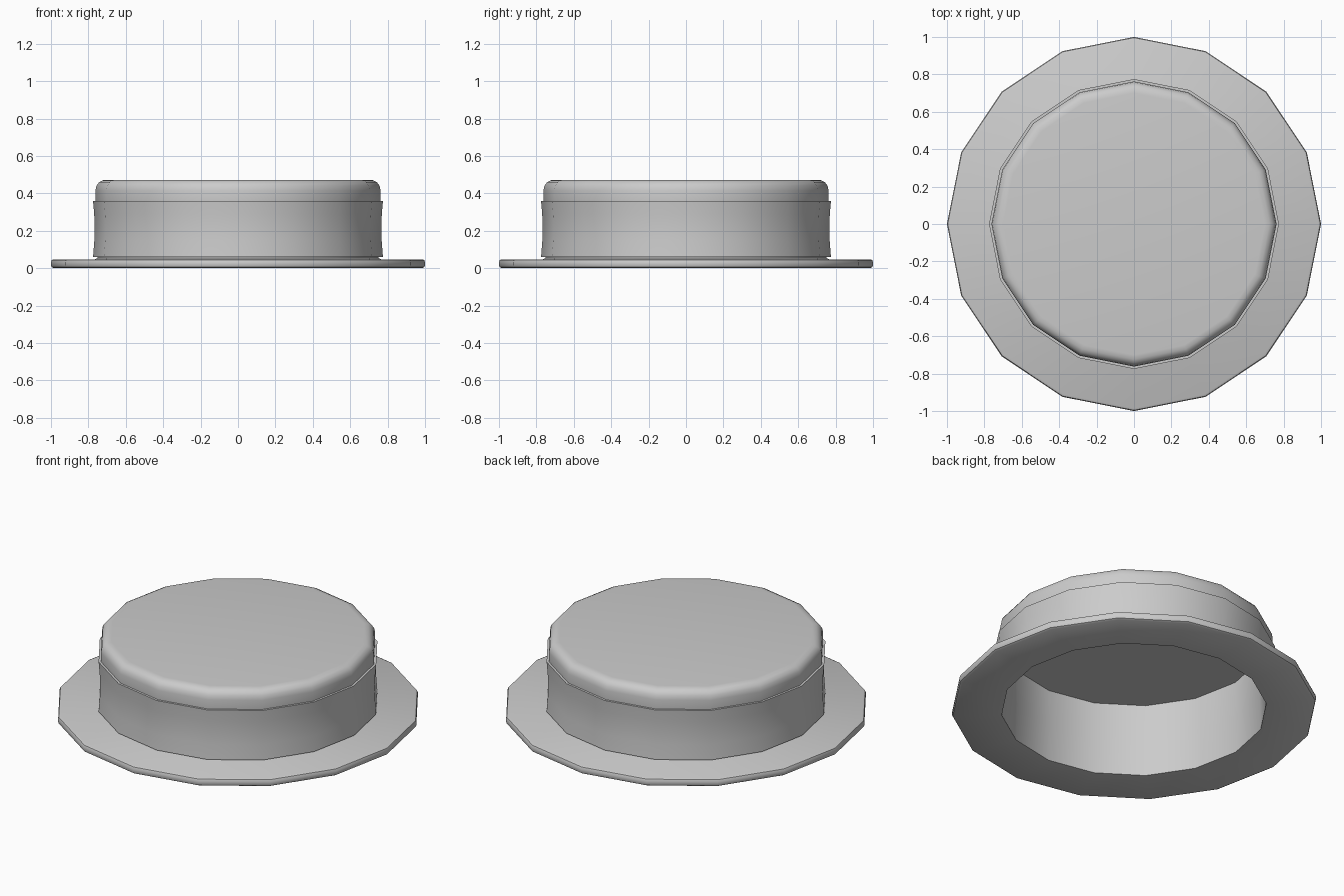
import bpy, bmesh
from math import cos, sin, tau, radians

if "Cube" in bpy.data.objects:
    bpy.data.objects.remove(bpy.data.objects["Cube"])

SIDES = 16


def lathe(name, profile, closed=False):
    """Revolve (radius, z) points about z; radius 0 becomes a single pole."""
    bm = bmesh.new()
    rings = []
    for r, z in profile:
        if r == 0:
            rings.append([bm.verts.new((0, 0, z))] * SIDES)
        else:
            rings.append([bm.verts.new((r * cos(tau * i / SIDES), r * sin(tau * i / SIDES), z))
                          for i in range(SIDES)])
    pairs = list(zip(rings, rings[1:]))
    if closed:
        pairs.append((rings[-1], rings[0]))
    for a, b in pairs:
        for i in range(SIDES):
            j = (i + 1) % SIDES
            bm.faces.new(list(dict.fromkeys((a[i], a[j], b[j], b[i]))))
    bmesh.ops.recalc_face_normals(bm, faces=bm.faces)
    mesh = bpy.data.meshes.new(name)
    bm.to_mesh(mesh)
    bm.free()
    ob = bpy.data.objects.new(name, mesh)
    bpy.context.collection.objects.link(ob)
    bpy.ops.object.select_all(action='DESELECT')
    ob.select_set(True)
    bpy.context.view_layer.objects.active = ob
    bpy.ops.object.shade_smooth_by_angle(angle=radians(32))
    return ob


# Hat body: hollow crown and flat brim in one shell
lathe("hat_body", [
    (0, 0.44), (0.725, 0.44), (0.72, 0.22), (0.727, 0.0),              # inside
    (0.985, 0.0), (0.996, 0.006), (1.0, 0.016),                        # brim edge
    (1.0, 0.032), (0.996, 0.043), (0.985, 0.048),
    (0.765, 0.048), (0.752, 0.055), (0.752, 0.22), (0.762, 0.36),      # crown wall
    (0.762, 0.415), (0.757, 0.441), (0.743, 0.46), (0.724, 0.47), (0.70, 0.473),
    (0, 0.473)])                                                       # flat top

# Ribbon band, slightly waisted
lathe("ribbon_band", [
    (0.755, 0.06), (0.775, 0.06), (0.768, 0.15), (0.766, 0.22),
    (0.769, 0.29), (0.775, 0.36), (0.755, 0.36), (0.75, 0.22)], closed=True)
